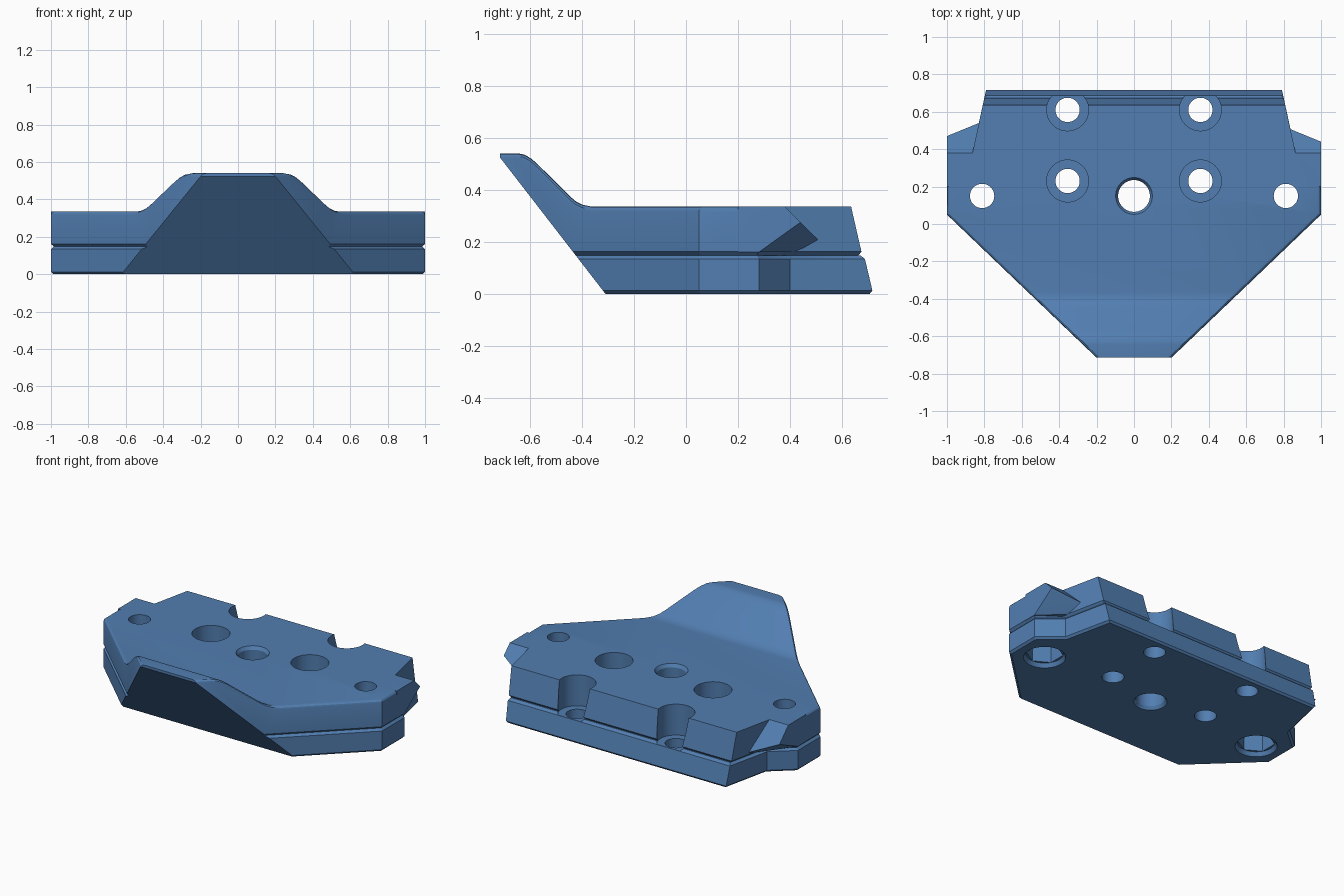
import bpy, bmesh, math
from mathutils import Vector

if "Cube" in bpy.data.objects:
    bpy.data.objects.remove(bpy.data.objects["Cube"])

blue = bpy.data.materials.new("steel_blue")
blue.diffuse_color = (0.084, 0.209, 0.440, 1)
blue.use_nodes = True
blue.node_tree.nodes["Principled BSDF"].inputs["Base Color"].default_value = blue.diffuse_color


def add(name, bm):
    bmesh.ops.recalc_face_normals(bm, faces=bm.faces[:])
    me = bpy.data.meshes.new(name)
    bm.to_mesh(me)
    bm.free()
    me.materials.append(blue)
    ob = bpy.data.objects.new(name, me)
    bpy.context.collection.objects.link(ob)
    return ob


def prism(name, pts, offset):
    """Extrude a flat loop of 3D points along an offset."""
    bm = bmesh.new()
    f = bm.faces.new([bm.verts.new(p) for p in pts])
    r = bmesh.ops.extrude_face_region(bm, geom=[f])
    bmesh.ops.translate(bm, vec=offset,
                        verts=[v for v in r["geom"] if isinstance(v, bmesh.types.BMVert)])
    return add(name, bm)


def hull(name, pts):
    bm = bmesh.new()
    for p in pts:
        bm.verts.new(p)
    bmesh.ops.convex_hull(bm, input=bm.verts[:])
    bmesh.ops.dissolve_limit(bm, angle_limit=0.01, verts=bm.verts[:], edges=bm.edges[:])
    return add(name, bm)


def cone(x, y, z0, z1, r0, r1, n=48):
    bm = bmesh.new()
    bmesh.ops.create_cone(bm, cap_ends=True, segments=n, radius1=r0, radius2=r1, depth=z1 - z0)
    bmesh.ops.translate(bm, vec=(x, y, (z0 + z1) / 2), verts=bm.verts[:])
    return add("hole_cutter", bm)


def combine(ob, tool, op):
    """Apply a boolean and remove the tool."""
    m = ob.modifiers.new("cut", 'BOOLEAN')
    m.operation, m.object, m.solver = op, tool, 'EXACT'
    bpy.context.view_layer.update()
    dg = bpy.context.evaluated_depsgraph_get()
    me = bpy.data.meshes.new_from_object(ob.evaluated_get(dg))
    ob.modifiers.clear()
    ob.data = me
    bpy.data.objects.remove(tool)


def bevel(ob, rule, width, segments=1):
    """Bevel the edges whose two faces and midpoint satisfy the rule."""
    bm = bmesh.new()
    bm.from_mesh(ob.data)
    bmesh.ops.remove_doubles(bm, verts=bm.verts[:], dist=1e-5)
    bm.normal_update()
    edges = []
    for e in bm.edges:
        if len(e.link_faces) == 2:
            n = sorted(f.normal.z for f in e.link_faces)
            if rule(n[0], n[1], (e.verts[0].co + e.verts[1].co) / 2):
                edges.append(e)
    bmesh.ops.bevel(bm, geom=edges, offset=width, offset_type='OFFSET', segments=segments,
                    profile=0.5, affect='EDGES', clamp_overlap=True)
    bm.to_mesh(ob.data)
    bm.free()


def outline(half, z):
    """Mirror a half outline into a closed loop at height z."""
    return [(x, y, z) for x, y in half] + [(-x, y, z) for x, y in reversed(half)]


SEAM = 0.148

# lower plate, back wall leaning forward
body = prism("mounting_block",
             outline([(0.2, -0.715), (1, 0.05), (1, 0.28), (0.86, 0.40), (0.79, 0.72)], 0),
             (0, 0, SEAM))
for v in body.data.vertices:
    if v.co.y > 0.7 and v.co.z > 0.1:
        v.co.y -= 0.035
        v.co.x += math.copysign(0.008, v.co.x)
bevel(body, lambda a, b, c: a < -0.9 and b > -0.5, 0.013)
bevel(body, lambda a, b, c: b > 0.9 and a < 0.5, 0.014)

# upper plate with raised front lip: side profile trimmed by the plan outline
side = [(-1, SEAM), (-1, 0.54), (-0.645, 0.54), (-0.62, 0.535), (-0.595, 0.52), (-0.57, 0.498),
        (-0.45, 0.378), (-0.425, 0.356), (-0.40, 0.343), (-0.365, 0.336), (0.635, 0.336),
        (0.678, SEAM)]
upper = prism("upper_plate", [(-1.2, y, z) for y, z in side], (2.4, 0, 0))
trim = prism("trim", outline([(0.2, -0.715), (1, 0.05), (1, 0.28), (0.865, 0.375), (0.79, 0.72)],
                             -0.2), (0, 0, 1))
combine(upper, trim, 'INTERSECT')
bevel(upper, lambda a, b, c: b > 0.3 and abs(a) < 0.2 and -0.714 < c.y < 0.26 and abs(c.x) > 0.2,
      0.022, 3)
bevel(upper, lambda a, b, c: a < -0.9 and b > -0.5, 0.014)

# side ears with a sloped top and an undercut below
for s, d in ((1, 0), (-1, 0.03)):
    pts = [(1, 0.2, 0.16), (1, 0.28, 0.16), (1, 0.44 + d, 0.275 - d), (1, 0.379, 0.336),
           (1, 0.2, 0.336), (0.78, 0.2, 0.16), (0.78, 0.48, 0.16), (0.78, 0.53 + d, 0.185 - d),
           (0.78, 0.379, 0.336), (0.78, 0.2, 0.336)]
    combine(upper, hull("ear", [(s * x, y, z) for x, y, z in pts]), 'UNION')
combine(body, upper, 'UNION')

# sloping front face
wedge = prism("front_cutter", [(-2, -0.31 + 0.41 * t, -0.53 * t) for t in (-1.6, 0.4)]
              + [(-2, -2, -0.212), (-2, -2, 0.848)], (4, 0, 0))
combine(body, wedge, 'DIFFERENCE')

# holes
cuts = [(0, 0.15, -0.1, 0.5, 0.085, 0.085),
        (0, 0.15, 0.316, 0.346, 0.085, 0.105),
        (0, 0.15, -0.01, 0.02, 0.105, 0.085)]
for s in (-1, 1):
    # counterbored bolt holes
    for y in (0.23, 0.61):
        cuts += [(s * 0.355, y, -0.1, 0.5, 0.065, 0.065), (s * 0.355, y, 0.135, 0.5, 0.112, 0.112)]
    # outer holes with a nut pocket underneath
    cuts += [(s * 0.812, 0.15, -0.1, 0.5, 0.065, 0.065),
             (s * 0.812, 0.15, -0.01, 0.025, 0.13, 0.11),
             (s * 0.812, 0.15, -0.05, 0.13, 0.11, 0.11, 6)]
for c in cuts:
    combine(body, cone(*c), 'DIFFERENCE')

bpy.ops.object.select_all(action='DESELECT')
body.select_set(True)
bpy.context.view_layer.objects.active = body
bpy.ops.object.shade_smooth_by_angle(angle=math.radians(28))
